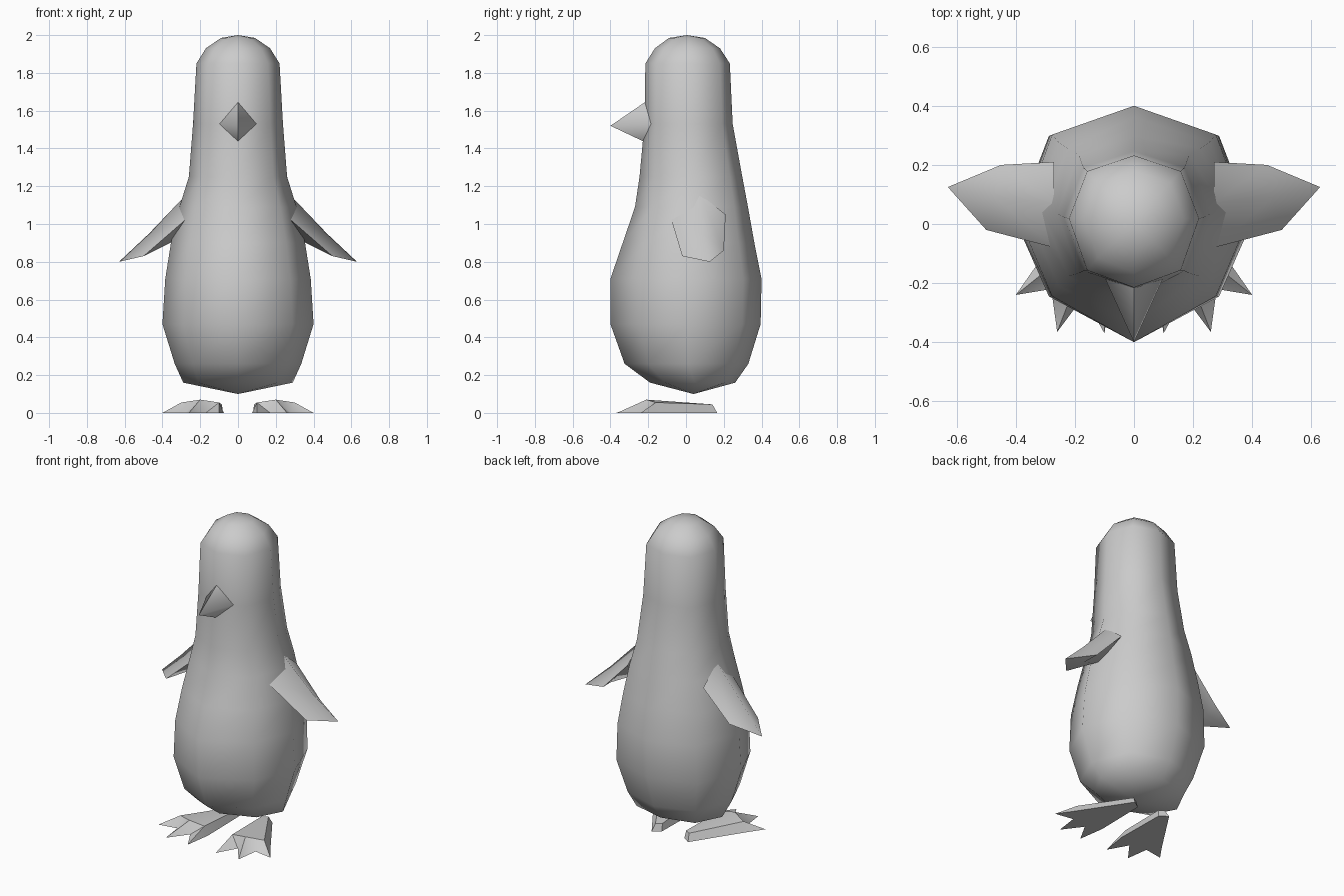
import bpy, bmesh, math

if "Cube" in bpy.data.objects:
    bpy.data.objects.remove(bpy.data.objects["Cube"])

grey = bpy.data.materials.new("grey")
grey.diffuse_color = (0.6, 0.6, 0.6, 1)
grey.use_nodes = True
grey.node_tree.nodes["Principled BSDF"].inputs["Base Color"].default_value = grey.diffuse_color


def make(name, verts, faces, angle):
    mesh = bpy.data.meshes.new(name)
    mesh.from_pydata(verts, [], faces)
    bm = bmesh.new()
    bm.from_mesh(mesh)
    bmesh.ops.recalc_face_normals(bm, faces=bm.faces)
    bm.to_mesh(mesh)
    bm.free()
    mesh.materials.append(grey)
    obj = bpy.data.objects.new(name, mesh)
    bpy.context.collection.objects.link(obj)
    bpy.ops.object.select_all(action='DESELECT')
    obj.select_set(True)
    bpy.context.view_layer.objects.active = obj
    bpy.ops.object.shade_smooth_by_angle(angle=math.radians(angle))


def pair(name, verts, faces, angle):
    for side, s in (("right", 1), ("left", -1)):
        make(f"{side}_{name}", [(s * x, y, z) for x, y, z in verts], faces, angle)


def loft(rings, start, end):
    """Skin equal rings; close the ends with a point, or leave open with None."""
    n = len(rings[0])
    verts = [v for ring in rings for v in ring]
    faces = [(r * n + i, r * n + (i + 1) % n, (r + 1) * n + (i + 1) % n, (r + 1) * n + i)
             for r in range(len(rings) - 1) for i in range(n)]
    for point, base in ((start, 0), (end, (len(rings) - 1) * n)):
        if point:
            verts.append(point)
            faces += [(base + i, base + (i + 1) % n, len(verts) - 1) for i in range(n)]
    return verts, faces


# Body: eight-sided rings of height, half width, front y, back y, front diagonal factor
profile = [(0.16, 0.29, -0.19, 0.26, 0.66), (0.26, 0.335, -0.325, 0.33, 0.64),
           (0.47, 0.40, -0.40, 0.395, 0.62), (0.71, 0.385, -0.40, 0.40, 0.62),
           (0.90, 0.355, -0.335, 0.362, 0.65), (1.09, 0.31, -0.27, 0.328, 0.7),
           (1.25, 0.26, -0.246, 0.298, 0.72), (1.53, 0.238, -0.22, 0.247, 0.75),
           (1.85, 0.22, -0.215, 0.232, 0.75), (1.93, 0.17, -0.165, 0.18, 0.72),
           (1.985, 0.09, -0.09, 0.10, 0.71)]
rings = []
for z, w, f, b, k in profile:
    c, d = (f + b) / 2 + 0.01, 0.72 * w
    fd, bd = c + k * (f - c), c + 0.75 * (b - c)
    rings.append([(0, f, z), (d, fd, z), (w, c, z), (d, bd, z),
                  (0, b, z), (-d, bd, z), (-w, c, z), (-d, fd, z)])
make("body", *loft(rings, (0, 0.04, 0.10), (0, 0.005, 2.0)), 75)

# Beak: four-sided spike
beak = [[(0, -0.21, 1.65), (0.10, -0.18, 1.53), (0, -0.21, 1.43), (-0.10, -0.18, 1.53)]]
make("beak", *loft(beak, None, (0, -0.40, 1.52)), 75)

# Wings: diamond section tapering to a point
wing = [[(0.27, -0.08, 1.03), (0.27, 0.07, 1.16), (0.27, 0.21, 1.05), (0.32, 0.07, 0.92)],
        [(0.50, -0.02, 0.83), (0.47, 0.09, 0.95), (0.45, 0.20, 0.86), (0.47, 0.10, 0.845)]]
pair("wing", *loft(wing, None, (0.63, 0.125, 0.80)), 75)

# Feet: three splayed toes with raised knuckles, narrowing to the heel
foot = [(0.08, 0.13, 0), (0.10, -0.37, 0), (0.17, -0.245, 0), (0.26, -0.365, 0),
        (0.28, -0.22, 0), (0.40, -0.24, 0), (0.13, 0.165, 0),
        (0.085, 0.12, 0.045), (0.12, 0.14, 0.045),
        (0.10, -0.20, 0.055), (0.20, -0.21, 0.07), (0.30, -0.16, 0.055),
        (0.075, -0.20, 0), (0.33, -0.14, 0)]
foot_faces = [(7, 9, 10), (7, 10, 8), (8, 10, 11), (0, 6, 8, 7),
              (0, 7, 9, 12), (12, 9, 1), (1, 9, 2), (2, 9, 10), (2, 10, 3), (3, 10, 4),
              (4, 10, 11), (4, 11, 5), (5, 11, 13), (13, 11, 8, 6),
              (0, 12, 2, 4, 13, 6), (12, 1, 2), (2, 3, 4), (4, 5, 13)]
pair("foot", foot, foot_faces, 50)
